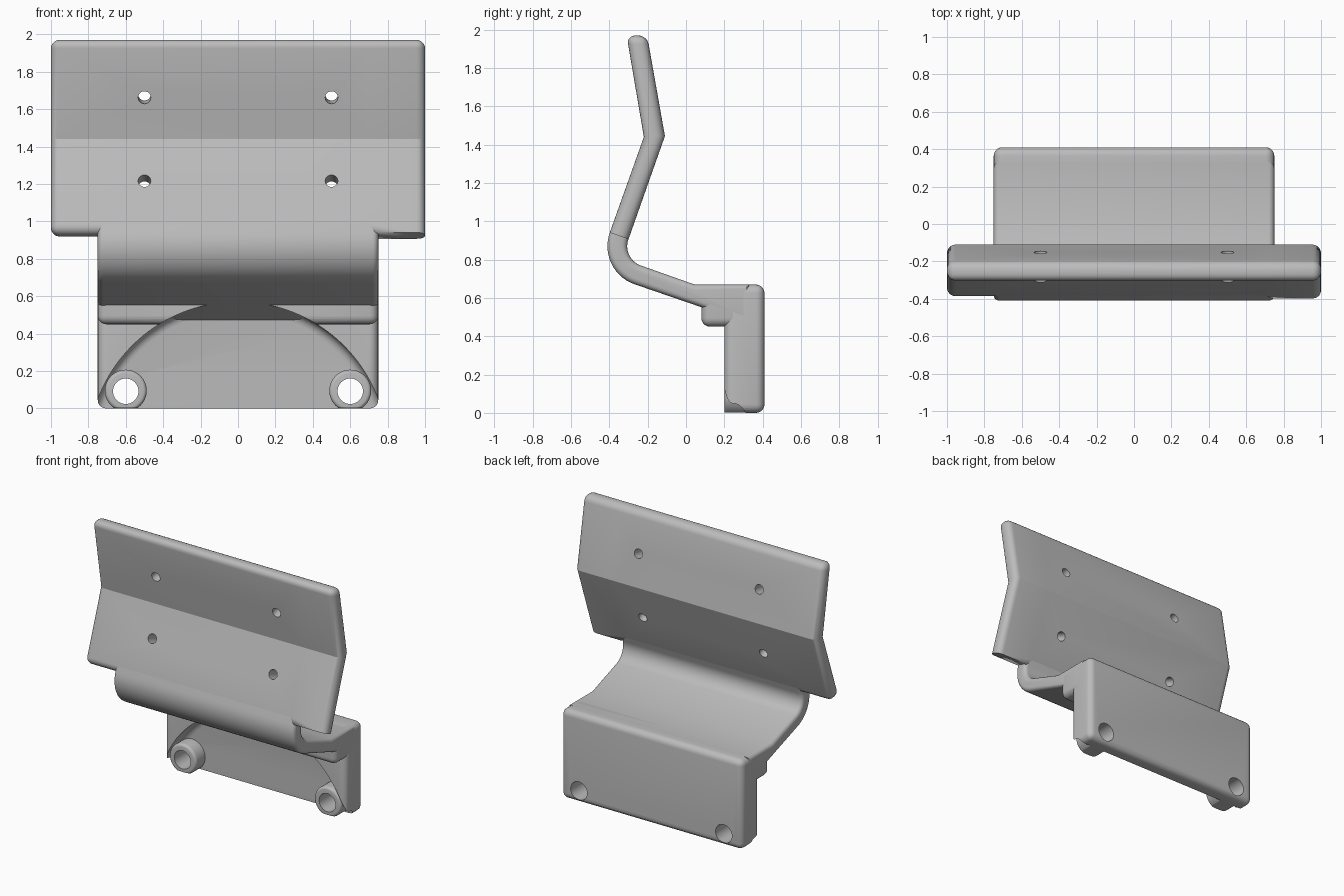
import bpy, bmesh, math
from mathutils import Vector, Matrix

cube = bpy.data.objects.get("Cube")
if cube:
    bpy.data.objects.remove(cube, do_unlink=True)

grey = bpy.data.materials.new("plain grey")
grey.use_nodes = True
grey.diffuse_color = (0.5, 0.5, 0.5, 1)
grey.node_tree.nodes["Principled BSDF"].inputs["Base Color"].default_value = (0.5, 0.5, 0.5, 1)


def finish(name, bm):
    bmesh.ops.recalc_face_normals(bm, faces=bm.faces[:])
    mesh = bpy.data.meshes.new(name)
    bm.to_mesh(mesh)
    bm.free()
    mesh.materials.append(grey)
    ob = bpy.data.objects.new(name, mesh)
    bpy.context.collection.objects.link(ob)
    return ob


def prism(profile, half):
    """Extrude a (y, z) profile along x, from -half to half."""
    bm = bmesh.new()
    face = bm.faces.new([bm.verts.new((-half, y, z)) for y, z in profile])
    new = bmesh.ops.extrude_face_region(bm, geom=[face])["geom"]
    bmesh.ops.translate(bm, vec=(2 * half, 0, 0),
                        verts=[v for v in new if isinstance(v, bmesh.types.BMVert)])
    return bm


def round_edges(bm, radius, rule):
    edges = [e for e in bm.edges if rule((e.verts[0].co + e.verts[1].co) / 2,
                                         e.verts[0].co - e.verts[1].co)]
    bmesh.ops.bevel(bm, geom=edges, offset=radius, segments=5, profile=0.5,
                    affect='EDGES', clamp_overlap=True)


def rod(centre, axis, radius, length, sides=40):
    """Cylinder about any axis."""
    bm = bmesh.new()
    turn = Vector(axis).to_track_quat('Z', 'Y').to_matrix().to_4x4()
    bmesh.ops.create_cone(bm, cap_ends=True, segments=sides, radius1=radius, radius2=radius,
                          depth=length, matrix=Matrix.Translation(centre) @ turn)
    return bm


def cut(ob, cutter):
    """Subtract the cutter and discard it."""
    mod = ob.modifiers.new("cut", 'BOOLEAN')
    mod.operation = 'DIFFERENCE'
    mod.solver = 'EXACT'
    mod.object = cutter
    bpy.context.view_layer.objects.active = ob
    bpy.ops.object.modifier_apply(modifier=mod.name)
    bpy.data.objects.remove(cutter, do_unlink=True)


def box(y0, y1, z0, z1):
    return prism([(y0, z0), (y1, z0), (y1, z1), (y0, z1)], 0.75)


# Bent back panel, rounded except at the bend and the lower left end
bm = prism([(-0.398, 0.941), (-0.22, 1.44), (-0.31, 1.97), (-0.203, 1.97),
            (-0.11, 1.445), (-0.3, 0.907)], 1)
bmesh.ops.bisect_plane(bm, geom=bm.verts[:] + bm.edges[:] + bm.faces[:],
                       plane_co=(0.7, 0, 0), plane_no=(1, 0, 0))


def panel_rule(mid, way):
    if abs(mid.x - 0.7) < 0.001:
        return False
    if mid.z < 1:
        return mid.x < 0.7
    return abs(way.x) < 0.01 or mid.z > 1.6


round_edges(bm, 0.045, panel_rule)
panel = finish("back_panel", bm)
for x in (-0.5, 0.5):
    for y, z, axis in ((-0.21, 1.67, (0, 0.986, 0.165)), (-0.255, 1.2, (0, 0.941, -0.339))):
        cut(panel, finish("screw_hole", rod((x, y, z), axis, 0.034, 0.4, 24)))

# Curved arm joining the panel to the mounting block
start, end = math.radians(160.2), math.radians(251.1)


def arc(radius, a, b, steps=14):
    return [(-0.2 + radius * math.cos(a + (b - a) * i / steps),
             0.87 + radius * math.sin(a + (b - a) * i / steps)) for i in range(steps + 1)]


profile = ([(-0.368, 1.025)] + arc(0.21, start, end)
           + [(0.33, 0.466), (0.33, 0.67), (0.045, 0.67)]
           + arc(0.107, end, start) + [(-0.271, 0.99)])
bm = prism(profile, 0.75)
round_edges(bm, 0.03, lambda mid, way: abs(mid.x) > 0.74)
arm = finish("curved_arm", bm)

# Mounting block and the ledge under the arm, both scooped by a wide round recess
bm = box(0.2, 0.41, 0, 0.67)
round_edges(bm, 0.045, lambda mid, way: True)
block = finish("mounting_block", bm)
bm = box(0.08, 0.32, 0.45, 0.62)
round_edges(bm, 0.045, lambda mid, way: mid.z < 0.6)
ledge = finish("ledge", bm)
for part in (block, ledge):
    bm = rod((0, 0.105, -0.23), (0, 1, 0), 0.8, 0.41, 128)
    round_edges(bm, 0.05, lambda mid, way: mid.y > 0.3)
    cut(part, finish("recess", bm))

# Two bored bosses standing in the recess
parts = [panel, arm, block, ledge]
for side, x in (("right", -0.6), ("left", 0.6)):
    bm = rod((x, 0.275, 0.095), (0, 1, 0), 0.112, 0.15)
    round_edges(bm, 0.02, lambda mid, way: mid.y < 0.21 and abs(way.y) < 0.01)
    bmesh.ops.bisect_plane(bm, geom=bm.verts[:] + bm.edges[:] + bm.faces[:],
                           plane_co=(0, 0, 0.001), plane_no=(0, 0, 1), clear_inner=True)
    bmesh.ops.holes_fill(bm, edges=[e for e in bm.edges if e.is_boundary])
    boss = finish(side + "_boss", bm)
    for part in (boss, block):
        cut(part, finish("bore", rod((x, 0.3, 0.092), (0, 1, 0), 0.068, 0.5)))
    parts.append(boss)

# Smooth rounded surfaces, crisp remaining edges
bpy.ops.object.select_all(action='DESELECT')
for part in parts:
    part.select_set(True)
bpy.context.view_layer.objects.active = panel
bpy.ops.object.shade_smooth_by_angle(angle=math.radians(25))
